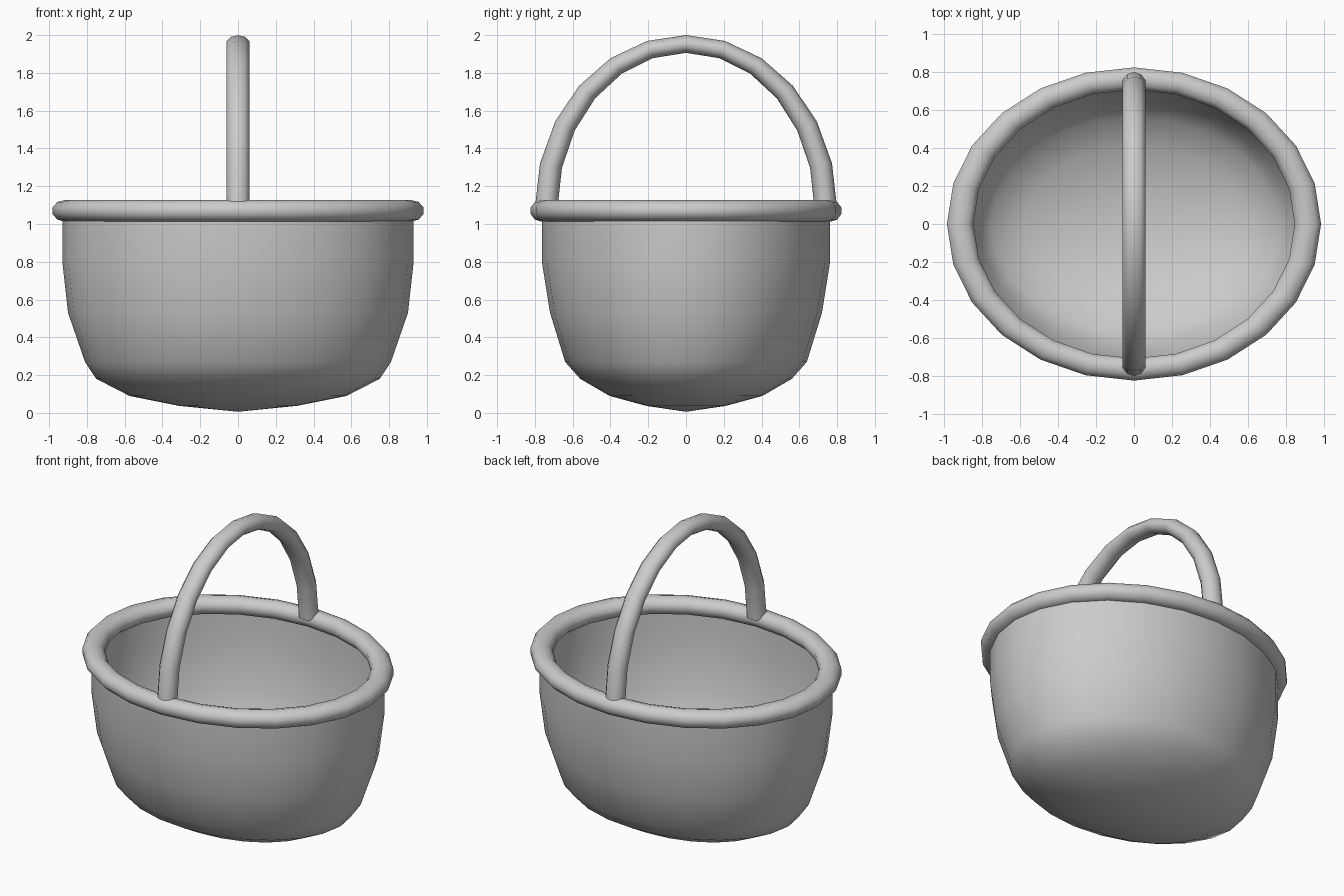
import bpy, bmesh
from math import sin, cos, pi

if "Cube" in bpy.data.objects:
    bpy.data.objects.remove(bpy.data.objects["Cube"])

SIDES = 24


def finish(name, bm):
    bmesh.ops.recalc_face_normals(bm, faces=bm.faces[:])
    mesh = bpy.data.meshes.new(name)
    bm.to_mesh(mesh)
    bm.free()
    for p in mesh.polygons:
        p.use_smooth = True
    ob = bpy.data.objects.new(name, mesh)
    bpy.context.collection.objects.link(ob)
    return ob


def loft(bm, rings, closed=False):
    """Skin a list of equal rings of points with quads."""
    vs = [[bm.verts.new(p) for p in r] for r in rings]
    pairs = list(zip(vs, vs[1:])) + ([(vs[-1], vs[0])] if closed else [])
    for a, b in pairs:
        n = len(a)
        for i in range(n):
            j = (i + 1) % n
            bm.faces.new((a[i], a[j], b[j], b[i]))
    return vs


# Bowl: oval rings (half width, half depth, height), open at the top
profile = [(0.31, 0.21, 0.037), (0.575, 0.405, 0.09), (0.75, 0.56, 0.18),
           (0.81, 0.64, 0.27), (0.90, 0.72, 0.53), (0.93, 0.763, 0.80),
           (0.93, 0.763, 1.07)]
bm = bmesh.new()
rings = [[(rx * cos(2 * pi * i / SIDES), ry * sin(2 * pi * i / SIDES), z)
          for i in range(SIDES)] for rx, ry, z in profile]
vs = loft(bm, rings)
tip = bm.verts.new((0, 0, 0.006))
for i in range(SIDES):
    bm.faces.new((vs[0][i], tip, vs[0][(i + 1) % SIDES]))
bowl = finish("basket_bowl", bm)

# Rolled rim: torus stretched sideways
bm = bmesh.new()
rings = []
for i in range(SIDES):
    a = 2 * pi * i / SIDES
    ring = []
    for k in range(10):
        t = 2 * pi * (k + 0.5) / 10
        r = 0.764 + 0.058 * cos(t) / cos(pi / 10)
        ring.append((1.195 * r * cos(a), r * sin(a), 1.07 + 0.058 * sin(t)))
    rings.append(ring)
loft(bm, rings, closed=True)
finish("rim", bm)

# Carrying handle: half-oval arch over the middle, capped inside the rim
bm = bmesh.new()
rings = []
for i in range(13):
    a = pi * i / 12
    ring = []
    for k in range(10):
        t = 2 * pi * k / 10
        ry = 0.74 + 0.06 * cos(t)
        rz = 0.868 + 0.047 * cos(t)
        ring.append((0.063 * sin(t), ry * cos(a), 1.085 + rz * sin(a)))
    rings.append(ring)
vs = loft(bm, rings)
bm.faces.new(vs[0])
bm.faces.new(vs[-1])
handle = finish("handle", bm)

# Keep the handle's end caps crisp
bpy.ops.object.select_all(action='DESELECT')
handle.select_set(True)
bpy.context.view_layer.objects.active = handle
bpy.ops.object.shade_smooth_by_angle(angle=pi / 3)
